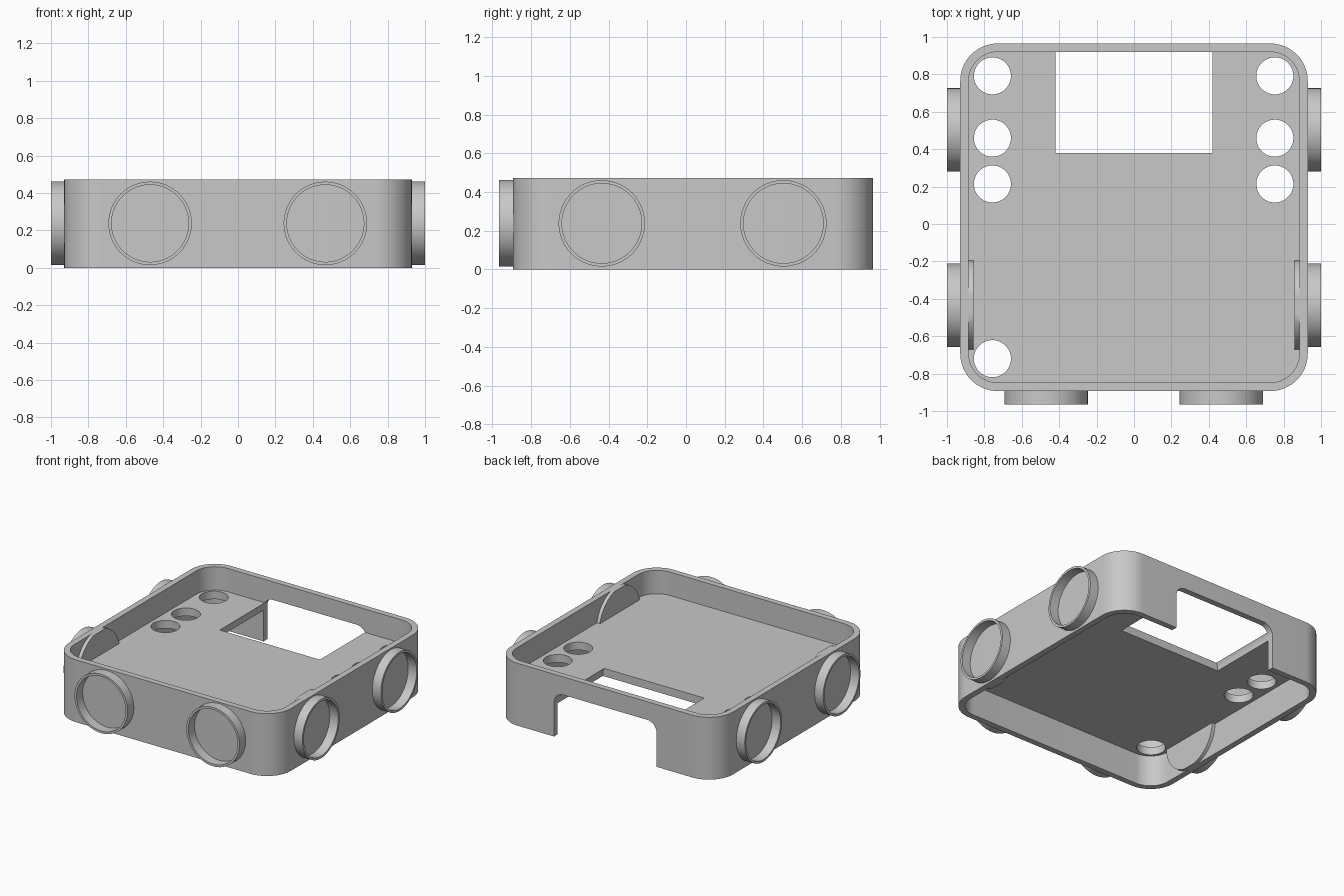
import bpy, bmesh
from math import sin, cos, pi, radians
from mathutils import Matrix, Vector

cube = bpy.data.objects.get("Cube")
if cube:
    bpy.data.objects.remove(cube, do_unlink=True)

grey = bpy.data.materials.new("Plain grey")
grey.use_nodes = True
colour = (0.58, 0.58, 0.58, 1)
grey.diffuse_color = colour
grey.node_tree.nodes["Principled BSDF"].inputs["Base Color"].default_value = colour

HEIGHT, MID_Z = 0.472, 0.238
CENTRE_Y = 0.036
PLATE_LOW, PLATE_HIGH = 0.235, 0.295


def make_object(name, bm):
    bmesh.ops.recalc_face_normals(bm, faces=bm.faces)
    mesh = bpy.data.meshes.new(name)
    bm.to_mesh(mesh)
    bm.free()
    mesh.materials.append(grey)
    obj = bpy.data.objects.new(name, mesh)
    bpy.context.collection.objects.link(obj)
    return obj


def rounded_rect(half_x, half_y, radius, steps=16):
    pts = []
    for quarter, (sx, sy) in enumerate([(1, 1), (-1, 1), (-1, -1), (1, -1)]):
        for i in range(steps + 1):
            a = (quarter + i / steps) * pi / 2
            pts.append((sx * (half_x - radius) + radius * cos(a),
                        sy * (half_y - radius) + radius * sin(a)))
    return pts


def circle(radius, steps=64):
    return [(radius * cos(2 * pi * i / steps), radius * sin(2 * pi * i / steps))
            for i in range(steps)]


def prism(name, outline, low, high, matrix=Matrix()):
    bm = bmesh.new()
    face = bm.faces.new([bm.verts.new((x, y, low)) for x, y in outline])
    ext = bmesh.ops.extrude_face_region(bm, geom=[face])
    top = [v for v in ext["geom"] if isinstance(v, bmesh.types.BMVert)]
    bmesh.ops.translate(bm, vec=(0, 0, high - low), verts=top)
    bm.transform(matrix)
    return make_object(name, bm)


def tube(name, outer, inner, low, high, matrix):
    bm = bmesh.new()
    loops = [[bm.verts.new((x, y, z)) for x, y in circle(r)]
             for r, z in [(outer, low), (outer, high), (inner, high), (inner, low)]]
    for k, a in enumerate(loops):
        b = loops[(k + 1) % len(loops)]
        for i in range(len(a)):
            j = (i + 1) % len(a)
            bm.faces.new((a[i], a[j], b[j], b[i]))
    bm.transform(matrix)
    return make_object(name, bm)


def cut(target, cutter):
    mod = target.modifiers.new("Cut", "BOOLEAN")
    mod.operation, mod.solver, mod.object = "DIFFERENCE", "EXACT", cutter
    bpy.context.view_layer.objects.active = target
    bpy.ops.object.modifier_apply(modifier=mod.name)
    bpy.data.objects.remove(cutter, do_unlink=True)


def facing(direction, origin):
    # Turns local z towards the direction
    return Matrix.Translation(origin) @ Vector(direction).to_track_quat("Z", "Y").to_matrix().to_4x4()


# Rounded case with a pocket above and below the middle plate
shift = Matrix.Translation((0, CENTRE_Y, 0))
case = prism("case", rounded_rect(0.929, 0.929, 0.2), 0, HEIGHT, shift)
pocket = rounded_rect(0.884, 0.884, 0.156)
cut(case, prism("upper_pocket", pocket, PLATE_HIGH, 0.6, shift))
cut(case, prism("lower_pocket", pocket, -0.1, PLATE_LOW, shift))

# Back opening with rounded upper corners, running into the plate
opening = rounded_rect(0.43, 0.4, 0.08)
cut(case, prism("back_opening", opening, 0, 0.8,
                facing((0, 1, 0), (0, 0.38, -0.065))))

# Holes through the plate
holes = [(x, y) for x in (-0.757, 0.753) for y in (0.792, 0.459, 0.214)]
for x, y in holes + [(-0.757, -0.72)]:
    cut(case, prism("hole", circle(0.099), 0.15, 0.4, Matrix.Translation((x, y, 0))))

parts = [case]

# Ring collars on the front wall
for side, x in (("right", -0.47), ("left", 0.467)):
    parts.append(tube("front_ring_" + side, 0.223, 0.206, -0.01, 0.073,
                      facing((0, -1, 0), (x, -0.893, MID_Z))))

# Ring collars on the side walls
for side, s in (("right", -1), ("left", 1)):
    for place, y in (("front", -0.435), ("rear", 0.503)):
        parts.append(tube(f"{side}_{place}_ring", 0.223, 0.206, -0.01, 0.071,
                          facing((s, 0, 0), (s * 0.929, y, MID_Z))))

    # Disc inside the wall behind the front collar, trimmed flush with the rims
    disc = prism(side + "_inner_disc", circle(0.244), -0.071, -0.03,
                 facing((s, 0, 0), (s * 0.929, -0.433, MID_Z)))
    bm = bmesh.new()
    bm.from_mesh(disc.data)
    for v in bm.verts:
        v.co.z = min(max(v.co.z, 0), HEIGHT)
    bm.to_mesh(disc.data)
    bm.free()
    parts.append(disc)

bpy.ops.object.select_all(action="DESELECT")
for obj in parts:
    obj.select_set(True)
bpy.context.view_layer.objects.active = case
bpy.ops.object.shade_smooth_by_angle(angle=radians(30))
